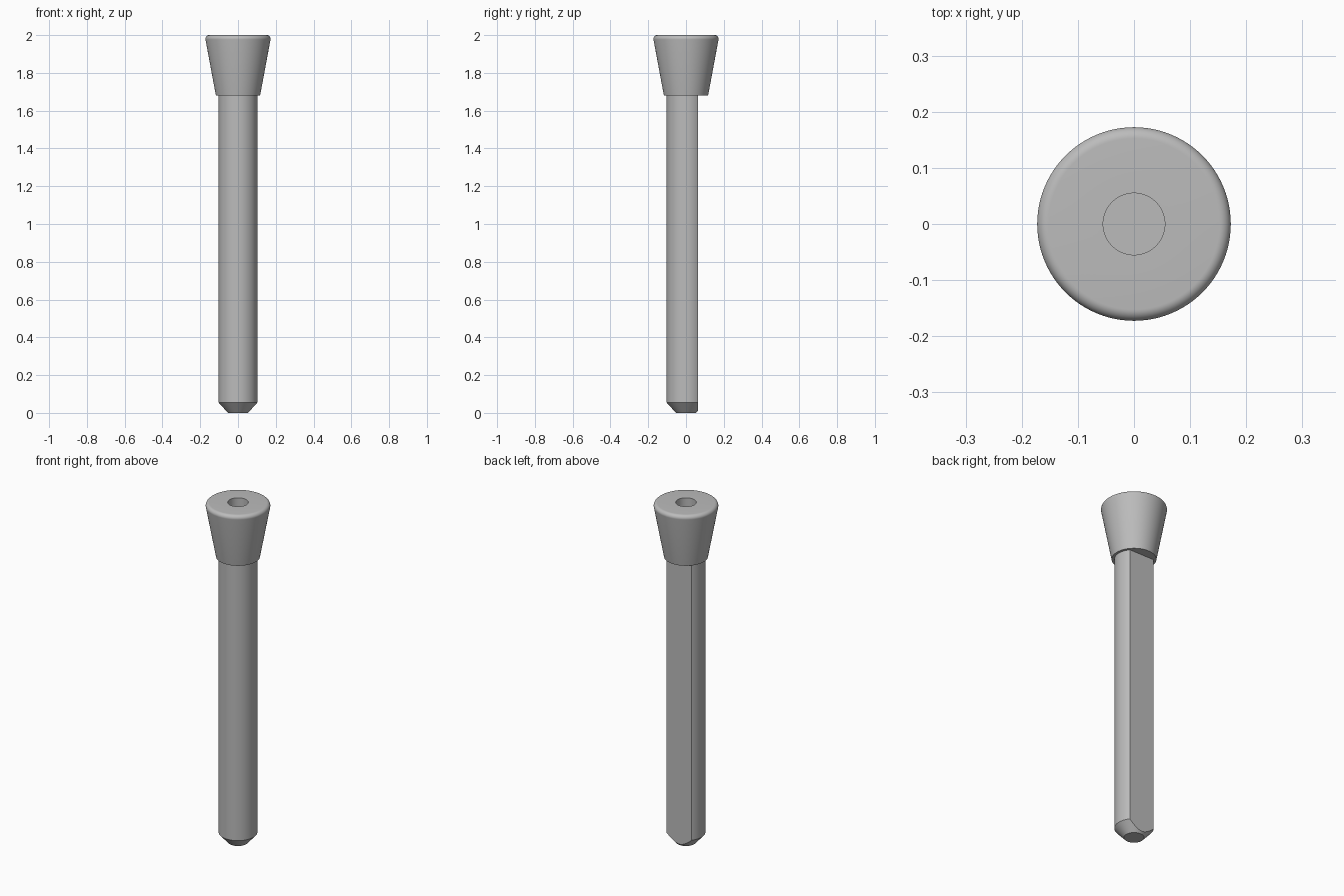
import bpy
import bmesh
from math import cos, sin, pi, radians

cube = bpy.data.objects.get("Cube")
if cube:
    bpy.data.objects.remove(cube, do_unlink=True)

SEGMENTS = 96

# Single grey metal
metal = bpy.data.materials.new("grey_metal")
metal.use_nodes = True
colour = (0.5, 0.5, 0.5, 1)
metal.diffuse_color = colour
metal.node_tree.nodes["Principled BSDF"].inputs["Base Color"].default_value = colour


def lathe(name, profile, flat_y=None):
    """Turn an (r, z) profile round the z axis; optionally mill a flat on the back."""
    bm = bmesh.new()
    verts = [bm.verts.new((r, 0, z)) for r, z in profile]
    edges = [bm.edges.new(pair) for pair in zip(verts, verts[1:])]
    bmesh.ops.spin(bm, geom=verts + edges, cent=(0, 0, 0), axis=(0, 0, 1),
                   angle=2 * pi, steps=SEGMENTS, use_merge=True)
    bmesh.ops.remove_doubles(bm, verts=bm.verts, dist=1e-5)
    if flat_y is not None:
        bmesh.ops.bisect_plane(bm, geom=bm.verts[:] + bm.edges[:] + bm.faces[:],
                               plane_co=(0, flat_y, 0), plane_no=(0, 1, 0),
                               clear_outer=True)
        rim = [e for e in bm.edges if e.is_boundary]
        bmesh.ops.holes_fill(bm, edges=rim, sides=0)
    bmesh.ops.recalc_face_normals(bm, faces=bm.faces)
    mesh = bpy.data.meshes.new(name)
    bm.to_mesh(mesh)
    bm.free()
    mesh.materials.append(metal)
    obj = bpy.data.objects.new(name, mesh)
    bpy.context.collection.objects.link(obj)
    bpy.ops.object.select_all(action='DESELECT')
    obj.select_set(True)
    bpy.context.view_layer.objects.active = obj
    bpy.ops.object.shade_smooth_by_angle(angle=radians(30))
    return obj


# Shaft: chamfered tip, flat milled along the back
lathe("shaft", [(0, 0), (0.053, 0), (0.103, 0.055), (0.103, 1.69), (0, 1.69)],
      flat_y=0.063)

# Head: tapered, rounded top rim, blind hole in the top
fillet = 0.02
rim = [(0.1525 + fillet * cos(radians(a)), 2 - fillet + fillet * sin(radians(a)))
       for a in range(-10, 91, 10)]
lathe("tapered_head", [(0, 1.68), (0.117, 1.68)] + rim +
      [(0.055, 2), (0.055, 1.72), (0, 1.72)])
